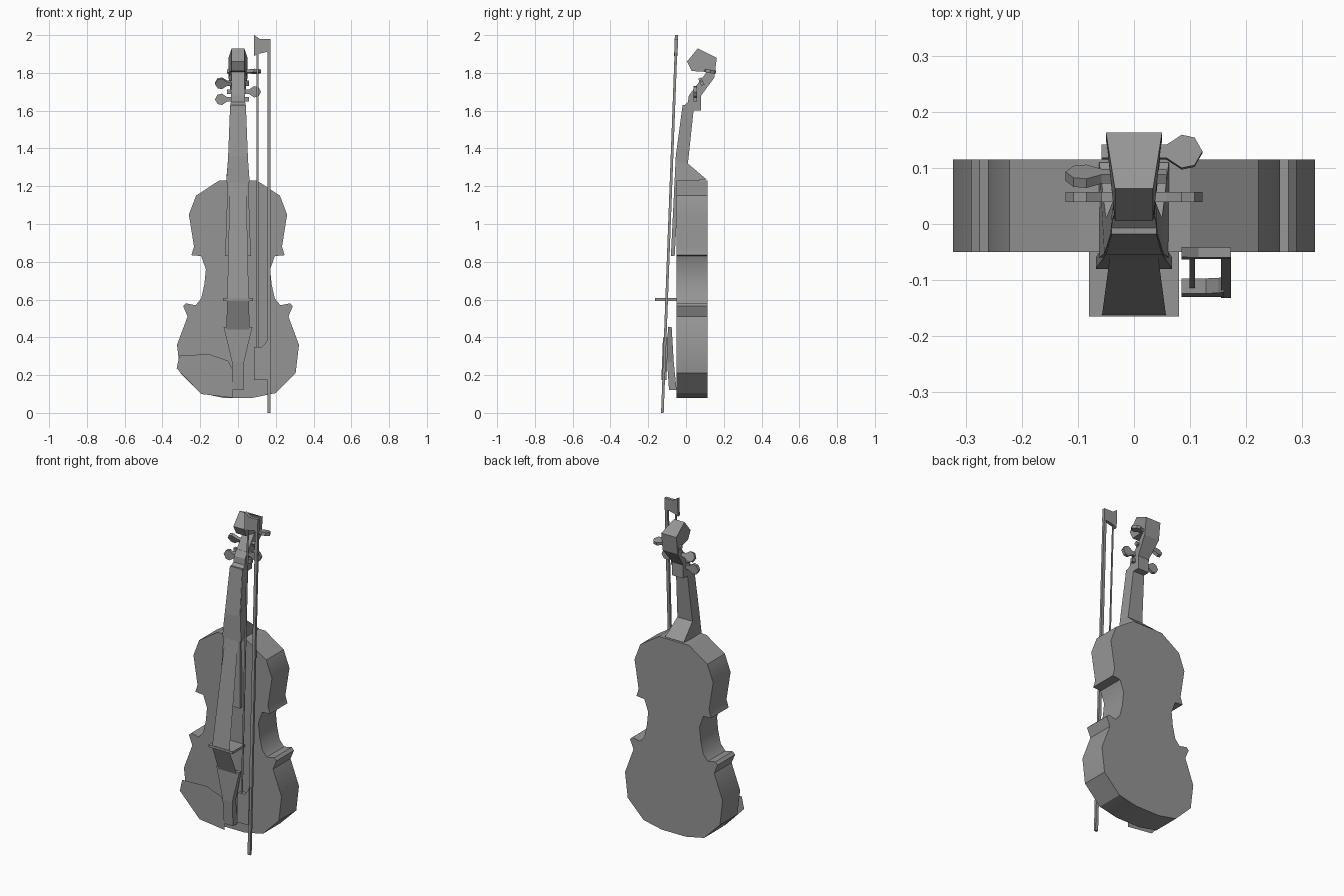
import bpy, bmesh, math
from mathutils import Matrix, Vector

cube = bpy.data.objects.get("Cube")
if cube:
    bpy.data.objects.remove(cube, do_unlink=True)

grey = bpy.data.materials.new("plain_grey")
grey.use_nodes = True
grey.diffuse_color = (0.3, 0.3, 0.3, 1)
grey.node_tree.nodes["Principled BSDF"].inputs["Base Color"].default_value = (0.3, 0.3, 0.3, 1)


def finish(name, bm, smooth=False):
    if len(bm.faces) > 2:
        bmesh.ops.recalc_face_normals(bm, faces=bm.faces)
    mesh = bpy.data.meshes.new(name)
    bm.to_mesh(mesh)
    bm.free()
    mesh.materials.append(grey)
    ob = bpy.data.objects.new(name, mesh)
    bpy.context.collection.objects.link(ob)
    if smooth:
        bpy.ops.object.select_all(action='DESELECT')
        ob.select_set(True)
        bpy.context.view_layer.objects.active = ob
        bpy.ops.object.shade_smooth_by_angle(angle=math.radians(30))
    return ob


def loft(name, rings, closed=True, smooth=False):
    """Skin a series of equal-length point rings and cap both ends."""
    bm = bmesh.new()
    vs = [[bm.verts.new(p) for p in ring] for ring in rings]
    n = len(vs[0])
    for a, b in zip(vs, vs[1:]):
        for i in range(n if closed else n - 1):
            j = (i + 1) % n
            bm.faces.new((a[i], a[j], b[j], b[i]))
    if closed:
        bm.faces.new(vs[0])
        bm.faces.new(vs[-1])
    return finish(name, bm, smooth)


def slab(name, outline, y0, y1, lean=0.0, smooth=False):
    """Extrude an x-z outline through y, leaning back with height."""
    return loft(name, [[(x, y + lean * z, z) for x, z in outline] for y in (y0, y1)], smooth=smooth)


def spine(name, stations):
    """Tapered beam: each station is front (y, z, half width), back (y, z, half width)."""
    return loft(name, [[(-f[2], f[0], f[1]), (f[2], f[0], f[1]),
                        (b[2], b[0], b[1]), (-b[2], b[0], b[1])] for f, b in stations])


# Body: mirrored half outline, extruded front to back
half = [(0.08, 0.08), (0.2, 0.105), (0.305, 0.21), (0.323, 0.36), (0.267, 0.51),
        (0.29, 0.565), (0.275, 0.58), (0.225, 0.57), (0.195, 0.605), (0.178, 0.68),
        (0.17, 0.76), (0.195, 0.83), (0.247, 0.835), (0.233, 0.88), (0.26, 1.05),
        (0.222, 1.15), (0.1, 1.23)]
slab("body", half + [(-x, z) for x, z in reversed(half)], -0.05, 0.115, smooth=True)

# Neck with heel and peg box
spine("neck", [((-0.06, 1.22, 0.062), (0.11, 1.235, 0.062)),
               ((-0.053, 1.34, 0.053), (0.01, 1.32, 0.05)),
               ((-0.018, 1.62, 0.042), (0.04, 1.6, 0.038)),
               ((0.01, 1.645, 0.038), (0.08, 1.6, 0.037)),
               ((0.015, 1.68, 0.036), (0.08, 1.68, 0.036)),
               ((0.11, 1.805, 0.035), (0.15, 1.775, 0.05))])

# Scroll block, narrower towards the front
side = [(0.11, 1.805, 0.045), (0.15, 1.775, 0.05), (0.163, 1.88, 0.05),
        (0.063, 1.93, 0.034), (0.005, 1.86, 0.034), (0.03, 1.81, 0.034)]
loft("scroll", [[(s * w, y, z) for y, z, w in side] for s in (-1, 1)])

# Fingerboard
spine("fingerboard", [((-0.08, 0.83, 0.068), (-0.06, 0.83, 0.068)),
                      ((-0.054, 1.36, 0.05), (-0.03, 1.36, 0.05)),
                      ((-0.018, 1.63, 0.04), (0.0, 1.63, 0.04))])

# Strings as one thin folded sheet from nut over bridge to tailpiece
loft("strings", [[(-w, y, z), (w, y, z)] for w, y, z in
                 ((0.034, 0.01, 1.645), (0.057, -0.163, 0.6), (0.062, -0.096, 0.44))],
     closed=False)

# Bridge
slab("bridge", [(-0.08, 0.593), (0.08, 0.593), (0.08, 0.607), (-0.08, 0.607)], -0.165, -0.05)

# Tailpiece
spine("tailpiece", [((-0.096, 0.455, 0.076), (-0.076, 0.455, 0.076)),
                    ((-0.1, 0.27, 0.032), (-0.065, 0.27, 0.032)),
                    ((-0.09, 0.12, 0.03), (-0.05, 0.12, 0.03))])

# Chin rest: a flat sheet floating over the lower right of the body
bm = bmesh.new()
rest = [(-0.31, 0.305), (-0.325, 0.235), (-0.195, 0.1), (-0.03, 0.08),
        (-0.03, 0.23), (-0.05, 0.275), (-0.15, 0.31)]
bm.faces.new([bm.verts.new((x, -0.085, z)) for x, z in rest])
finish("chin_rest", bm)

# Tuning pegs: shaft plus flat six-sided grip, turned about the x axis
grip = [(0.058, -0.012), (0.085, -0.03), (0.108, -0.025), (0.122, 0.0),
        (0.108, 0.025), (0.085, 0.03), (0.058, 0.012)]
for name, sign, y, z, turn in (("left_lower_peg", 1, 0.048, 1.70, 0),
                               ("left_upper_peg", 1, 0.128, 1.808, 80),
                               ("right_lower_peg", -1, 0.048, 1.66, 0),
                               ("right_upper_peg", -1, 0.085, 1.745, 25)):
    shaft = [(-0.058, -0.012), (0.06, -0.012), (0.06, 0.012), (-0.058, 0.012)]
    for part, outline in (("grip", grip), ("shaft", shaft)):
        ob = slab(name + "_" + part, [(sign * a, b) for a, b in outline], -0.009, 0.009)
        ob.data.transform(Matrix.Translation(Vector((0, y, z))) @
                          Matrix.Rotation(math.radians(turn), 4, 'X'))

# Bow: stick, tip, frog and hair share one lean
lean = 0.0375
slab("bow_stick", [(0.155, 0), (0.173, 0), (0.173, 1.98), (0.155, 1.98)], -0.132, -0.118, lean)
slab("bow_tip", [(0.085, 1.89), (0.105, 1.9), (0.15, 1.91), (0.173, 1.905),
                 (0.173, 1.98), (0.115, 1.98), (0.085, 2.0)], -0.134, -0.116, lean)
slab("bow_frog", [(0.085, 0.175), (0.16, 0.175), (0.16, 0.4), (0.15, 0.375),
                  (0.128, 0.35), (0.085, 0.35)], -0.137, -0.11, lean)
slab("bow_hair", [(0.099, 0.34), (0.109, 0.34), (0.109, 1.9), (0.099, 1.9)], -0.127, -0.123, lean)
